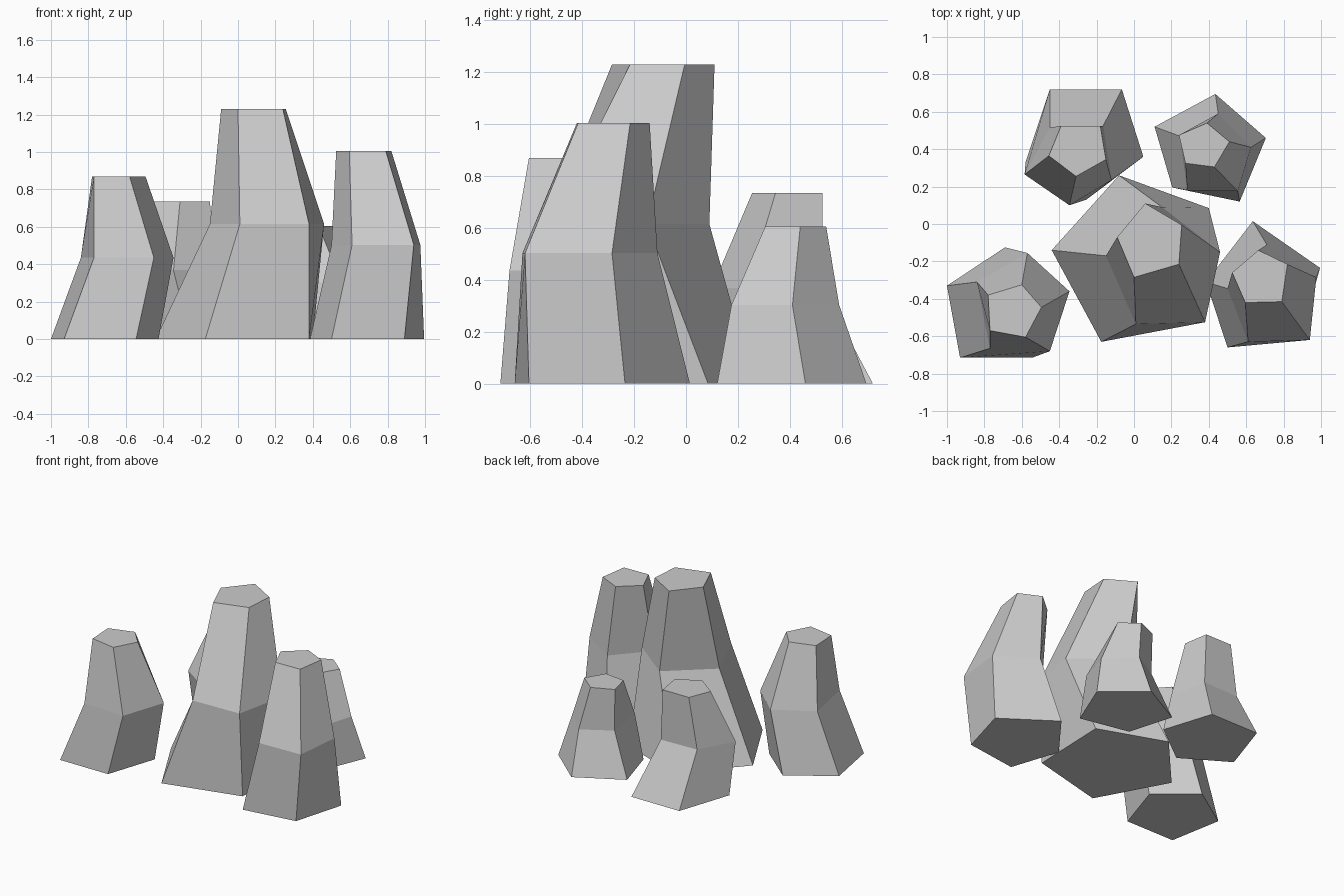
import bpy
import bmesh

# One plain stone colour
stone = bpy.data.materials.new("stone_grey")
stone.diffuse_color = (0.6, 0.6, 0.6, 1.0)


def rock(name, base, waist, top, waist_z, top_z):
    """Five-sided rock pillar lofted through base, waist and top cross-sections."""
    bm = bmesh.new()
    sections = ((base, 0.0), (waist, waist_z), (top, top_z))
    rings = [[bm.verts.new((x, y, z)) for x, y in pts] for pts, z in sections]
    for low, high in zip(rings, rings[1:]):
        for i in range(5):
            j = (i + 1) % 5
            bm.faces.new((low[i], low[j], high[j], high[i]))
    bm.faces.new(rings[0][::-1])
    bm.faces.new(rings[-1])
    mesh = bpy.data.meshes.new(name)
    bm.to_mesh(mesh)
    bm.free()
    mesh.materials.append(stone)
    obj = bpy.data.objects.new(name, mesh)
    bpy.context.collection.objects.link(obj)


# Tall middle pillar
rock("center_rock",
     [(-0.44, -0.14), (-0.175, -0.63), (0.38, -0.49), (0.40, 0.085), (-0.08, 0.26)],
     [(-0.15, -0.17), (0.01, -0.535), (0.38, -0.525), (0.46, -0.15), (0.15, 0.09)],
     [(-0.09, -0.07), (0.0, -0.285), (0.24, -0.215), (0.255, -0.005), (0.06, 0.11)],
     0.615, 1.23)

# Second tallest, front right
rock("front_right_rock",
     [(0.385, -0.31), (0.50, -0.66), (0.89, -0.605), (0.995, -0.235), (0.635, 0.015)],
     [(0.50, -0.345), (0.61, -0.63), (0.94, -0.62), (0.975, -0.285), (0.71, -0.11)],
     [(0.525, -0.26), (0.595, -0.42), (0.79, -0.415), (0.82, -0.215), (0.665, -0.14)],
     0.503, 1.005)

# Medium pillar, front left
rock("front_left_rock",
     [(-1.0, -0.33), (-0.93, -0.715), (-0.545, -0.715), (-0.425, -0.35), (-0.69, -0.125)],
     [(-0.84, -0.31), (-0.77, -0.665), (-0.45, -0.68), (-0.345, -0.36), (-0.57, -0.155)],
     [(-0.78, -0.38), (-0.77, -0.57), (-0.58, -0.605), (-0.495, -0.445), (-0.60, -0.325)],
     0.435, 0.87)

# Small pillar, back left
rock("back_left_rock",
     [(-0.58, 0.33), (-0.255, 0.13), (0.05, 0.36), (-0.065, 0.72), (-0.45, 0.72)],
     [(-0.585, 0.265), (-0.345, 0.10), (-0.12, 0.235), (-0.165, 0.525), (-0.45, 0.515)],
     [(-0.455, 0.365), (-0.31, 0.255), (-0.15, 0.345), (-0.18, 0.525), (-0.39, 0.525)],
     0.368, 0.735)

# Smallest pillar, back right
rock("back_right_rock",
     [(0.205, 0.195), (0.565, 0.12), (0.705, 0.46), (0.435, 0.695), (0.11, 0.52)],
     [(0.285, 0.18), (0.555, 0.175), (0.625, 0.41), (0.45, 0.59), (0.245, 0.47)],
     [(0.275, 0.325), (0.43, 0.305), (0.51, 0.44), (0.39, 0.54), (0.24, 0.475)],
     0.303, 0.605)
